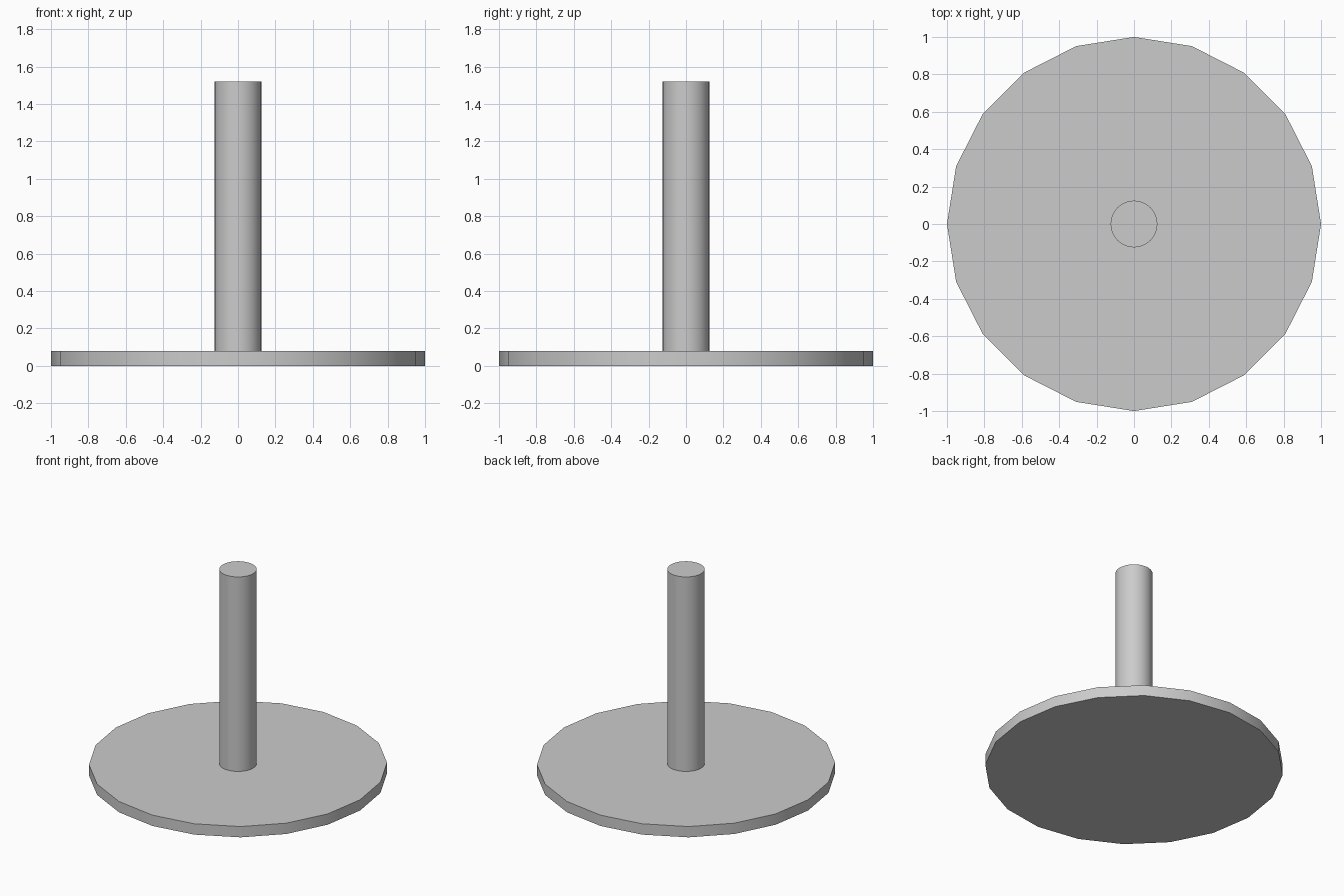
import bpy
import math

if "Cube" in bpy.data.objects:
    bpy.data.objects.remove(bpy.data.objects["Cube"])


def disc(name, sides, radius, z0, z1):
    """Upright capped cylinder between two heights."""
    bpy.ops.mesh.primitive_cylinder_add(
        vertices=sides, radius=radius, depth=z1 - z0,
        location=(0, 0, (z0 + z1) / 2))
    obj = bpy.context.object
    obj.name = name
    bpy.ops.object.shade_smooth_by_angle(angle=math.radians(30))
    return obj


# Flat twenty-sided base plate
disc("base_plate", 20, 1.0, 0.0, 0.08)

# Round post standing on the plate
disc("post", 32, 0.125, 0.08, 1.52)
